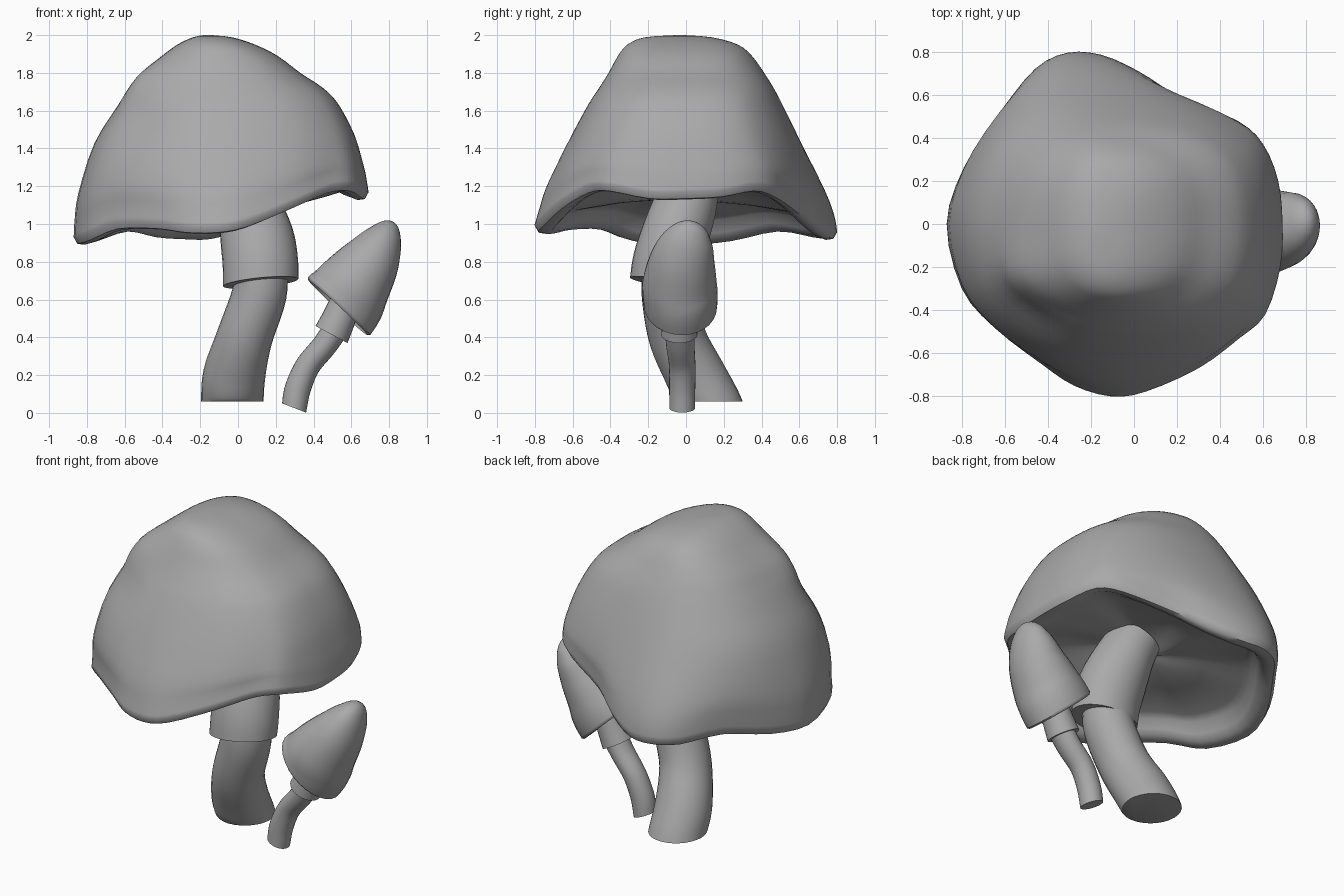
import bpy
import math
from mathutils import Vector

default_cube = bpy.data.objects.get("Cube")
if default_cube:
    bpy.data.objects.remove(default_cube, do_unlink=True)

clay = bpy.data.materials.new("clay_grey")
clay.use_nodes = True
clay_colour = (0.4, 0.4, 0.4, 1)
clay.diffuse_color = clay_colour
clay.node_tree.nodes["Principled BSDF"].inputs["Base Color"].default_value = clay_colour


def smooth_path(points, steps, closed=False):
    """Catmull-Rom interpolation through points of any dimension."""
    count = len(points)
    pick = (lambda i: points[i % count]) if closed else (
        lambda i: points[max(0, min(count - 1, i))])
    result = []
    for i in range(count if closed else count - 1):
        for s in range(steps):
            t = s / steps
            result.append([
                0.5 * (2 * b + (c - a) * t + (2 * a - 5 * b + 4 * c - d) * t ** 2
                       + (3 * b - a - 3 * c + d) * t ** 3)
                for a, b, c, d in zip(pick(i - 1), pick(i), pick(i + 1), pick(i + 2))])
    if not closed:
        result.append(list(points[-1]))
    return result


def loft(name, rings):
    """Skin a list of equal rings and close both ends."""
    n = len(rings[0])
    verts = [v for ring in rings for v in ring]
    faces = [(k * n + i, k * n + (i + 1) % n, (k + 1) * n + (i + 1) % n, (k + 1) * n + i)
             for k in range(len(rings) - 1) for i in range(n)]
    faces.append(tuple(reversed(range(n))))
    faces.append(tuple(range(len(verts) - n, len(verts))))
    mesh = bpy.data.meshes.new(name)
    mesh.from_pydata(verts, [], faces)
    mesh.materials.append(clay)
    obj = bpy.data.objects.new(name, mesh)
    bpy.context.collection.objects.link(obj)
    bpy.ops.object.select_all(action='DESELECT')
    obj.select_set(True)
    bpy.context.view_layer.objects.active = obj
    bpy.ops.object.shade_smooth_by_angle(angle=math.radians(50))
    return obj


def tube(name, points, base_axis, hollow=False, sides=28):
    """Sweep an ellipse along (x, y, z, radius, depth radius) points.
    The first section faces base_axis, and the next few turn to the path."""
    path = smooth_path(points, 5)
    centres = [Vector(p[:3]) for p in path]
    base_axis = Vector(base_axis).normalized()
    rings = []
    for k, p in enumerate(path):
        axis = (centres[min(k + 1, len(path) - 1)] - centres[max(k - 1, 0)]).normalized()
        axis = base_axis.lerp(axis, min(1, k / 6)).normalized()
        across = Vector((0, 1, 0)).cross(axis).normalized()
        side = axis.cross(across)
        rings.append([centres[k] + p[3] * across * math.cos(a) + p[4] * side * math.sin(a)
                      for a in (math.tau * i / sides for i in range(sides))])
    if hollow:
        middle = centres[0]
        inner = [[middle + (v - middle) * scale + base_axis * rise for v in rings[0]]
                 for scale, rise in ((0.3, 0.1), (0.75, 0.08), (0.88, 0.02), (0.95, -0.01))]
        rings = inner + rings
    return loft(name, rings)


# Wavy rim of the large cap, anticlockwise from its left side
rim = smooth_path([
    (.69, 0, 1.13), (.67, .2, 1.14), (.6, .37, 1.17), (.48, .48, 1.14),
    (.2, .6, 1.06), (.02, .71, .97), (-.15, .785, .92), (-.31, .795, .92),
    (-.46, .72, .93), (-.62, .52, .96), (-.79, .26, .91), (-.87, 0, .89),
    (-.8, -.3, .91), (-.65, -.48, .97), (-.43, -.65, .97), (-.28, -.75, .95),
    (-.11, -.8, .95), (.05, -.78, .98), (.3, -.67, 1.08), (.49, -.53, 1.16),
    (.61, -.42, 1.17), (.68, -.2, 1.13)], 3, closed=True)


def cap_ring(x_min, x_max, y_min, y_max, height, wave):
    """Fit the rim outline to a box; wave keeps its rise, fall and corners."""
    ring = []
    roundness = 0.75 * max(0, 1 - wave)
    for x, y, z in rim:
        u, v = (x + 0.09) / 0.78, y / 0.8
        power = 2.7
        reach = (abs(u) ** power + abs(v) ** power) ** (1 / power)
        fit = 1 + roundness * (1 / reach - 1)
        ring.append(Vector(((x_min + x_max) / 2 + fit * u * (x_max - x_min) / 2,
                            (y_min + y_max) / 2 + fit * v * (y_max - y_min) / 2,
                            height + wave * (z - 1))))
    return ring


def underside_ring(scale, height, wave):
    """Concentric copy of the rim outline."""
    return [Vector((-.09 + (x + .09) * scale, y * scale, height + wave * (z - 1)))
            for x, y, z in rim]


# Large cap: flat ceiling, inner wall, rounded lip, outer dome
underside = [underside_ring(*s) for s in (
    (.05, 1.15, .3), (.45, 1.135, .45), (.75, 1.105, .6), (.81, 1.085, .65),
    (.845, 1.04, .88), (.88, 1.015, 1), (.93, 1, 1), (.975, 1.005, 1))]
dome = [
    (-.87, .69, -.8, .8, 1.04, 1),
    (-.865, .68, -.775, .785, 1.12, .9),
    (-.845, .665, -.735, .735, 1.23, .6),
    (-.76, .615, -.62, .61, 1.45, .2),
    (-.635, .53, -.52, .515, 1.63, .05),
    (-.565, .45, -.46, .465, 1.72, 0),
    (-.5, .33, -.41, .415, 1.8, 0),
    (-.4, .21, -.36, .35, 1.89, 0),
    (-.32, .09, -.31, .275, 1.95, 0),
    (-.24, -.03, -.22, .14, 1.988, 0),
    (-.18, -.14, -.05, -.01, 2, 0)]
outer = [cap_ring(*level) for level in smooth_path(dome, 3)]

# Shoulder bump with a shallow dent below it on the front right of the dome
for spot, push, size in ((Vector((-.5, -.24, 1.74)), .045, .17),
                         (Vector((-.5, -.42, 1.55)), -.03, .18)):
    outward = Vector((spot.x, spot.y, .1)).normalized()
    for ring in outer:
        for v in ring:
            v += outward * push * math.exp(-((v - spot).length / size) ** 2)
loft("large_cap", underside + outer)

# Large stem, cut level at the ground, and its collar
tube("large_stem", [
    (-.03, .125, .06, .165, .175), (-.02, .05, .2, .165, .16), (.035, -.045, .4, .148, .152),
    (.113, -.085, .63, .145, .15), (.12, -.09, .8, .14, .14)], base_axis=(0, 0, 1))
tube("large_collar", [
    (.12, -.12, .69, .2, .178), (.118, -.1, .8, .2, .182), (.1, -.06, .93, .195, .18),
    (.06, -.01, 1.08, .17, .17), (.01, .03, 1.2, .15, .15)], base_axis=(-.1, .15, 1))

# Small mushroom
tube("small_stem", [
    (.297, -.02, .026, .068, .068), (.317, -.02, .13, .069, .069),
    (.37, -.02, .25, .066, .07), (.46, -.03, .36, .066, .075),
    (.54, -.035, .48, .07, .08)], base_axis=(.05, 0, .13))
tube("small_collar", [
    (.495, -.035, .415, .096, .096), (.53, -.035, .49, .09, .09),
    (.56, -.035, .56, .085, .085), (.6, -.035, .64, .08, .08)], base_axis=(.09, 0, .17))
tube("small_cap", [
    (.535, -.03, .565, .225, .194), (.57, -.03, .61, .218, .198),
    (.62, -.033, .685, .197, .197), (.7, -.02, .8, .16, .175),
    (.76, .005, .9, .115, .142), (.795, .024, .965, .072, .098),
    (.811, .033, .995, .042, .058), (.818, .037, 1.008, .014, .02)],
    base_axis=(.68, .05, .73), hollow=True)
